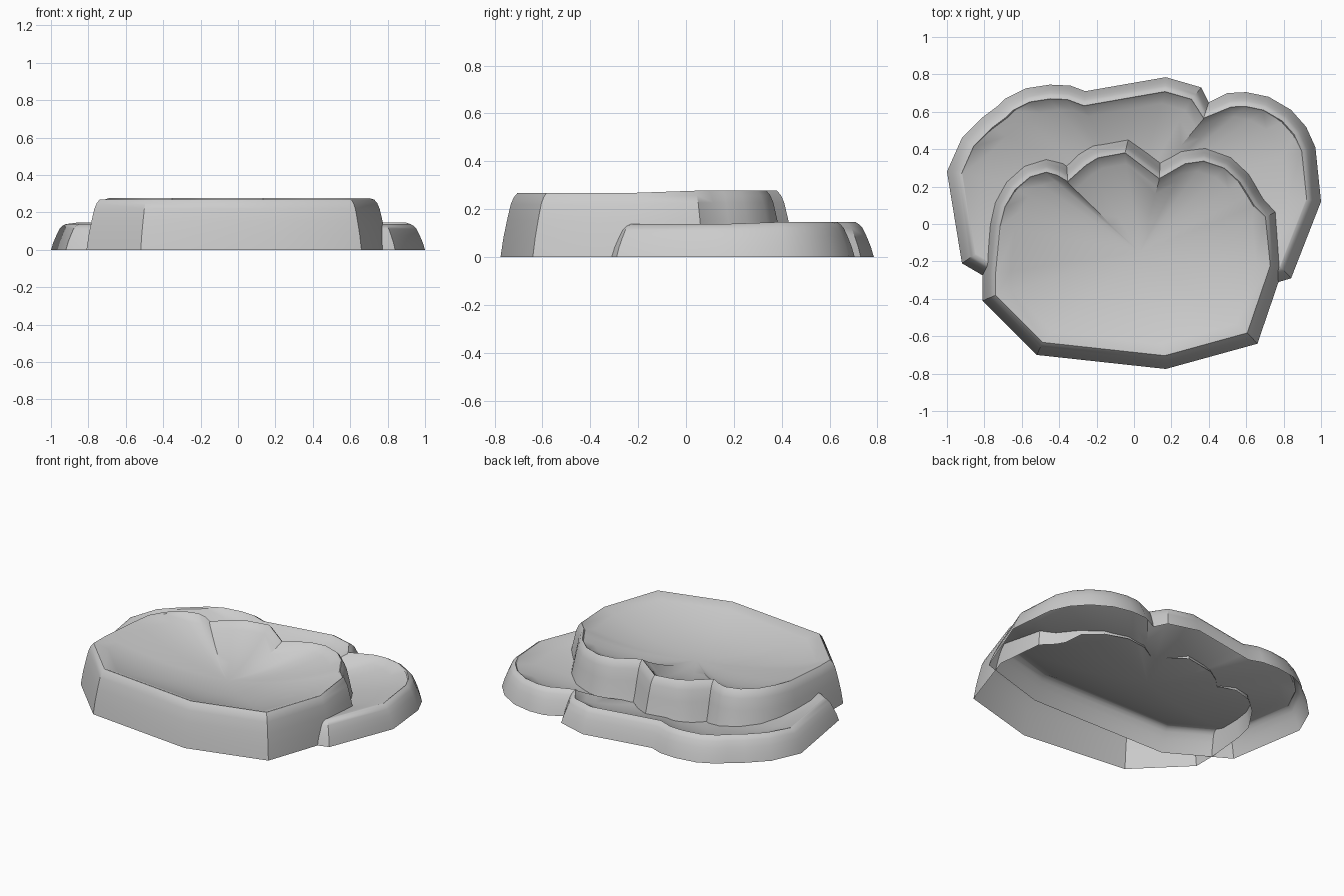
import bpy
from mathutils import Vector

if "Cube" in bpy.data.objects:
    bpy.data.objects.remove(bpy.data.objects["Cube"])

# wall profile: (share of inset, share of height)
PROFILE = [(0, 0), (0.17, 0.3), (0.38, 0.57), (0.6, 0.82), (0.78, 0.93), (1, 1)]
# dish rings, as share of the distance from centre to rim
RINGS = [0.9, 0.8, 0.68, 0.55, 0.4, 0.2]


def inset(pts, dist):
    """Mitred inward offset of a clockwise outline."""
    out = []
    n = len(pts)
    for i in range(n):
        p = Vector(pts[i])
        d1 = (p - Vector(pts[i - 1])).normalized()
        d2 = (Vector(pts[(i + 1) % n]) - p).normalized()
        n1, n2 = Vector((d1.y, -d1.x)), Vector((d2.y, -d2.x))
        m = (n1 + n2).normalized()
        out.append(p + m * dist / max(0.85, m.dot(n1)))
    return out


def tier(name, outline, foot_z, top_z, width, lip_from, centre, depth):
    """Open-bottomed shell: sloped wall, thin raised lip at the back, dished top."""
    n = len(outline)
    verts, faces = [], []
    # wall
    for share, h in PROFILE:
        for i, p in enumerate(inset(outline, width * share)):
            z1 = top_z + (0.009 if outline[i][1] > lip_from else 0)
            verts.append((p.x, p.y, max(foot_z(*outline[i]), z1 * h)))
    # inner side of the lip
    rim = inset(outline, width + 0.006)
    verts += [(p.x, p.y, top_z) for p in rim]
    # dish sinking towards the centre
    c = Vector(centre)
    for s in RINGS:
        z = top_z - depth * (1 - s ** 2.1)
        verts += [(*(c + (p - c) * s), z) for p in rim]
    verts.append((c.x, c.y, top_z - depth))
    rows = len(PROFILE) + 1 + len(RINGS)
    for r in range(rows - 1):
        for i in range(n):
            j = (i + 1) % n
            faces.append((r * n + i, (r + 1) * n + i, (r + 1) * n + j, r * n + j))
    last = (rows - 1) * n
    for i in range(n):
        faces.append((last + i, rows * n, last + (i + 1) % n))
    mesh = bpy.data.meshes.new(name)
    mesh.from_pydata(verts, [], faces)
    ob = bpy.data.objects.new(name, mesh)
    bpy.context.collection.objects.link(ob)
    bpy.ops.object.select_all(action='DESELECT')
    ob.select_set(True)
    bpy.context.view_layer.objects.active = ob
    bpy.ops.object.shade_smooth_by_angle(angle=0.6)
    return ob


# low rear ledge, running on underneath the upper tier
lower = [(-.92, -.21), (-1, .28), (-.92, .46), (-.81, .57), (-.73, .63),
         (-.69, .67), (-.58, .725), (-.45, .745), (-.34, .74), (-.26, .71),
         (.17, .785), (.36, .73), (.40, .65), (.50, .70), (.60, .705),
         (.72, .68), (.84, .61), (.92, .52), (.97, .41), (1, .12),
         (.84, -.29), (.38, -.43), (-.56, -.42)]
tier("lower_ledge", lower, lambda x, y: 0, 0.137, 0.075, 0.4, (0, .12), 0.125)

# tall front tier; its back lobes sink into the dish of the ledge
upper = [(-.81, -.41), (-.81, -.26), (-.785, 0), (-.755, .12), (-.69, .23),
         (-.59, .315), (-.47, .35), (-.38, .325), (-.36, .31), (-.30, .37),
         (-.22, .42), (-.03, .455), (.14, .325), (.25, .39), (.38, .408),
         (.52, .36), (.62, .27), (.67, .19), (.70, .14), (.77, .07),
         (.80, -.23), (.66, -.64), (.17, -.775), (-.52, -.70)]
tier("upper_tier", upper, lambda x, y: 0.035 if y > 0.2 else 0,
     0.268, 0.07, 0.05, (.03, -.15), 0.12)
